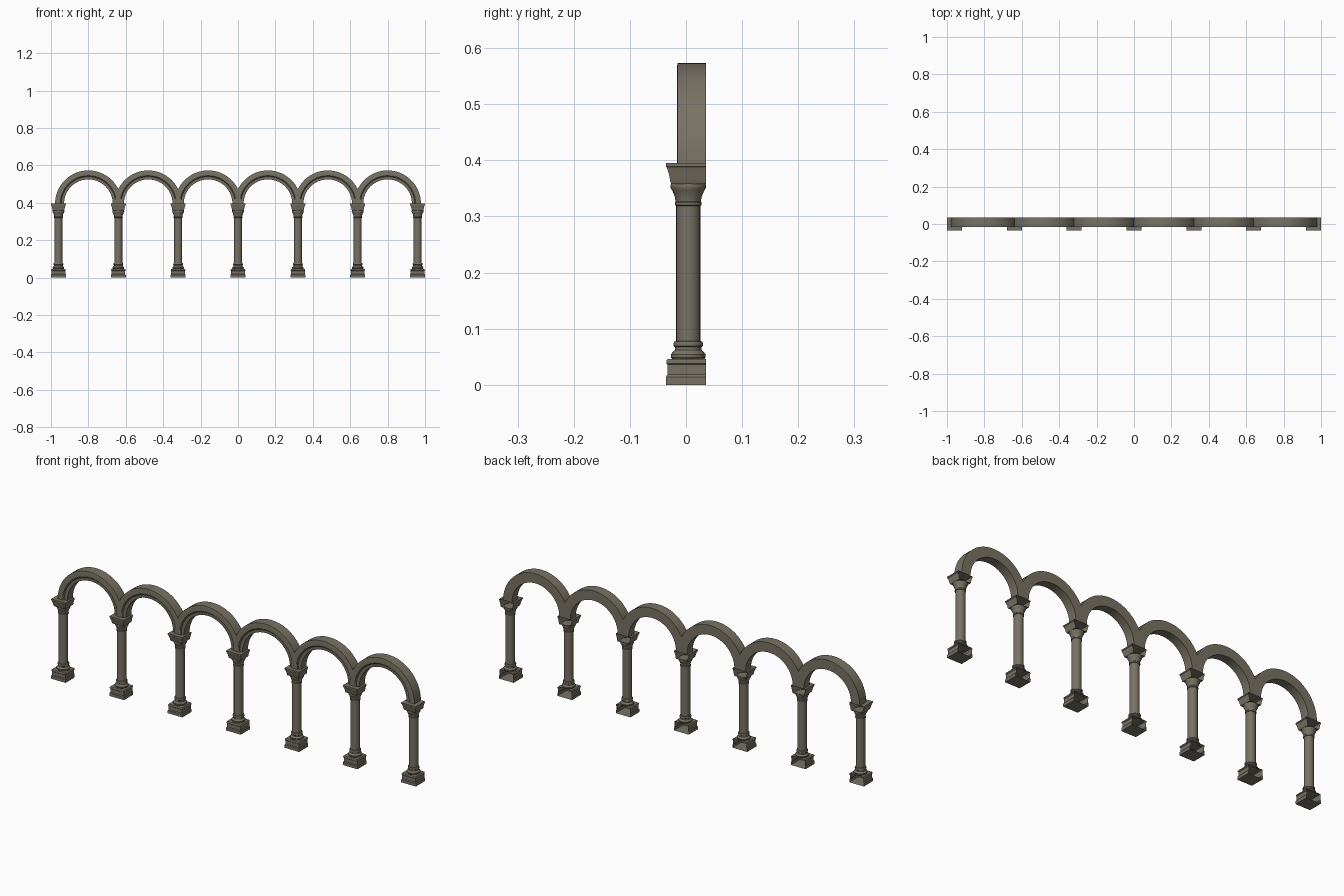
import bpy, bmesh, math

if "Cube" in bpy.data.objects:
    bpy.data.objects.remove(bpy.data.objects["Cube"])

stone = bpy.data.materials.new("warm_grey_stone")
stone.diffuse_color = (0.19, 0.17, 0.128, 1)
stone.use_nodes = True
stone.node_tree.nodes["Principled BSDF"].inputs["Base Color"].default_value = stone.diffuse_color

YC = 0.004       # column axis in y
BACK = 0.0355    # flat wall side of the arcade
SPRING = 0.395   # height where the arches start
STEP = 0.32      # column spacing


def finish(bm, name, angle=35):
    bmesh.ops.recalc_face_normals(bm, faces=bm.faces)
    me = bpy.data.meshes.new(name)
    bm.to_mesh(me)
    bm.free()
    me.materials.append(stone)
    ob = bpy.data.objects.new(name, me)
    bpy.context.collection.objects.link(ob)
    bpy.ops.object.select_all(action='DESELECT')
    ob.select_set(True)
    bpy.context.view_layer.objects.active = ob
    bpy.ops.object.shade_smooth_by_angle(angle=math.radians(angle))
    return ob


def bridge(bm, loops, closed):
    for a, b in zip(loops, loops[1:]):
        n = len(a)
        for i in range(n if closed else n - 1):
            j = (i + 1) % n
            bm.faces.new((a[i], a[j], b[j], b[i]))


def square_block(name, x, profile):
    """Moulded square block, open on the wall side; profile is (half width, z)."""
    bm = bmesh.new()
    loops = []
    for h, z in profile:
        pts = [(x - h, BACK), (x - h, YC - h), (x + h, YC - h), (x + h, BACK)]
        loops.append([bm.verts.new((px, py, z)) for px, py in pts])
    bridge(bm, loops, False)
    bm.faces.new(loops[0])
    bm.faces.new(loops[-1])
    return finish(bm, name, 20)


def turned(name, x, profile, n=24):
    """Round part turned from a (radius, z) profile."""
    bm = bmesh.new()
    loops = []
    for r, z in profile:
        loops.append([bm.verts.new((x + r * math.cos(2 * math.pi * i / n),
                                    YC + r * math.sin(2 * math.pi * i / n), z))
                      for i in range(n)])
    bridge(bm, loops, True)
    return finish(bm, name)


def arch(name, x, n=32):
    """Half ring with a moulded front edge; section is (radius, y)."""
    section = [(0.178, BACK), (0.178, -0.015), (0.172, -0.016), (0.150, -0.016),
               (0.145, -0.010), (0.130, -0.008), (0.130, BACK)]
    bm = bmesh.new()
    loops = []
    for i in range(n + 1):
        a = math.pi * i / n
        loops.append([bm.verts.new((x + r * math.cos(a), y, SPRING + r * math.sin(a)))
                      for r, y in section])
    bridge(bm, loops, True)
    return finish(bm, name, 25)


plinth = [(0.040, 0), (0.040, 0.014), (0.037, 0.018), (0.037, 0.036),
          (0.039, 0.038), (0.039, 0.043), (0.037, 0.046)]
base_rings = [(0.028, 0.045), (0.031, 0.049), (0.031, 0.054), (0.028, 0.058),
              (0.024, 0.062), (0.0235, 0.067), (0.026, 0.069), (0.0265, 0.073),
              (0.025, 0.077), (0.0215, 0.078)]
shaft = [(0.0215, 0.076), (0.0215, 0.322)]
bell = [(0.0215, 0.319), (0.024, 0.320), (0.024, 0.325), (0.0225, 0.327),
        (0.024, 0.335), (0.028, 0.345), (0.031, 0.350), (0.032, 0.355), (0.030, 0.360)]
abacus = [(0.030, 0.358), (0.032, 0.362), (0.034, 0.374), (0.038, 0.386),
          (0.0385, 0.388), (0.040, 0.389), (0.040, 0.395)]

# Seven columns
for i in range(7):
    cx = (i - 3) * STEP
    square_block(f"plinth_{i}", cx, plinth)
    turned(f"column_base_{i}", cx, base_rings)
    turned(f"shaft_{i}", cx, shaft)
    turned(f"capital_bell_{i}", cx, bell)
    square_block(f"capital_block_{i}", cx, abacus)

# Six arches
for i in range(6):
    arch(f"arch_{i}", (i - 2.5) * STEP)
